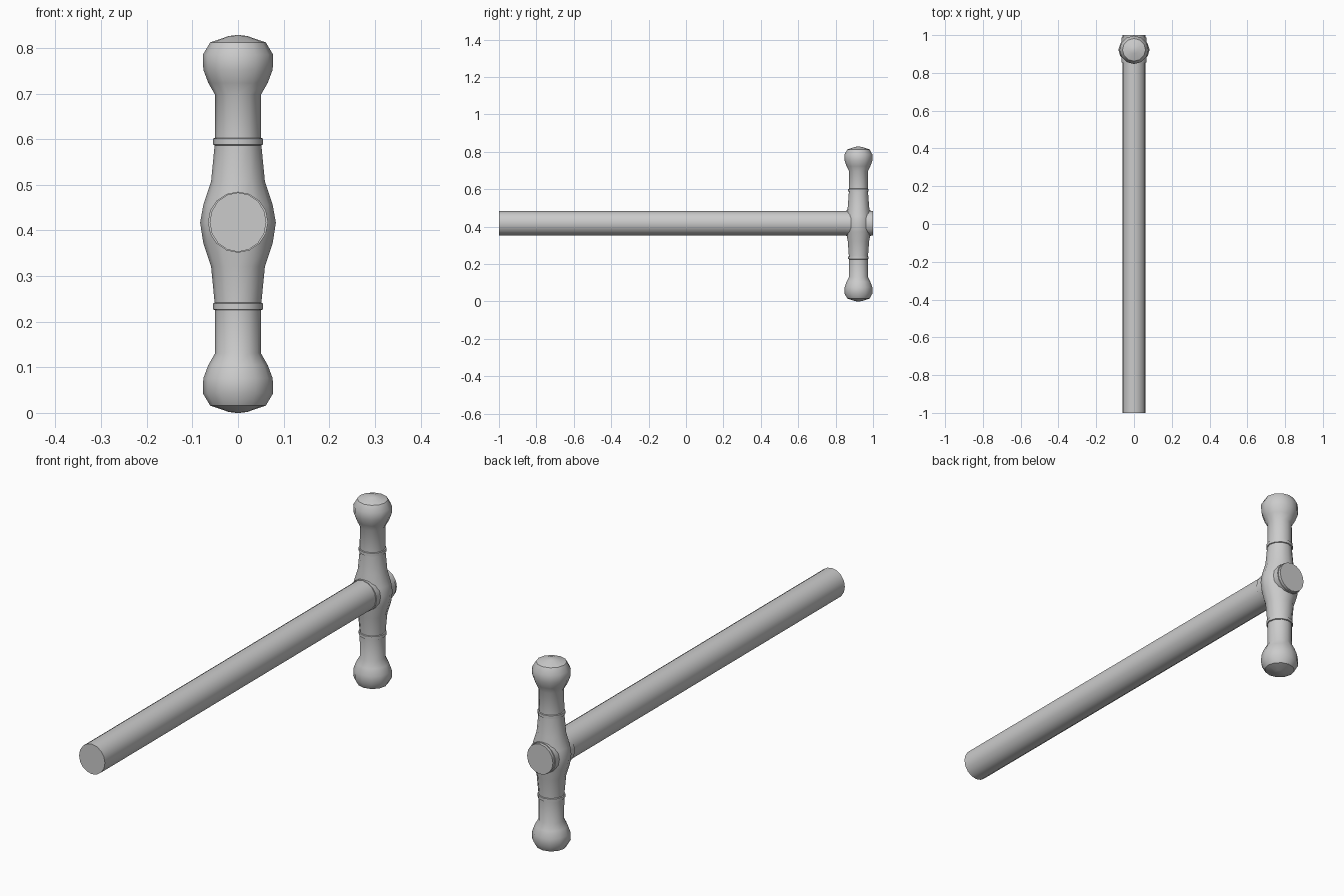
import bpy, bmesh
from math import cos, sin, pi, radians

if "Cube" in bpy.data.objects:
    bpy.data.objects.remove(bpy.data.objects["Cube"])

HEAD_Y = 0.922
MID_Z = 0.414


def loft(name, rings, place, sides):
    """Skin elliptical rings (t, ra, rb) along an axis and cap both ends."""
    bm = bmesh.new()
    loops = []
    for t, ra, rb in rings:
        loops.append([bm.verts.new(place(t, ra * cos(2 * pi * i / sides), rb * sin(2 * pi * i / sides)))
                      for i in range(sides)])
    for a, b in zip(loops, loops[1:]):
        for i in range(sides):
            j = (i + 1) % sides
            bm.faces.new((a[i], a[j], b[j], b[i]))
    bm.faces.new(loops[0])
    bm.faces.new(loops[-1])
    bmesh.ops.recalc_face_normals(bm, faces=bm.faces)
    mesh = bpy.data.meshes.new(name)
    bm.to_mesh(mesh)
    bm.free()
    obj = bpy.data.objects.new(name, mesh)
    bpy.context.collection.objects.link(obj)
    bpy.ops.object.select_all(action='DESELECT')
    obj.select_set(True)
    bpy.context.view_layer.objects.active = obj
    bpy.ops.object.shade_smooth_by_angle(angle=radians(40))
    return obj


def along_y(t, a, b):
    return (a, t, MID_Z + 0.004 + b)


def along_z(t, a, b):
    return (a, HEAD_Y + b, MID_Z + t)


# Head: upper half profile (height above middle, x radius, y radius), mirrored below
half = [(0.042, 0.076, 0.066), (0.093, 0.059, 0.057), (0.175, 0.051, 0.051),
        (0.283, 0.050, 0.051), (0.309, 0.065, 0.064), (0.338, 0.076, 0.074),
        (0.371, 0.077, 0.075), (0.398, 0.061, 0.060), (0.412, 0.020, 0.020),
        (0.414, 0.004, 0.004)]
profile = [(-t, a, b) for t, a, b in reversed(half)] + [(0.003, 0.083, 0.069)] + half
loft("hammer_head", profile, along_z, 12)

# Raised bands on the upper and lower neck
for label, side in (("upper", 1), ("lower", -1)):
    band = [(side * t, r, r) for t, r in
            ((0.172, 0.050), (0.174, 0.055), (0.187, 0.055), (0.189, 0.050))]
    loft(label + "_band", band, along_z, 12)

# Handle passing through the head
loft("handle", [(-1.0, 0.062, 0.065), (1.0, 0.062, 0.065)], along_y, 16)

# Socket collar around the handle where it meets the head
loft("socket_collar", [(0.855, 0.066, 0.067), (0.988, 0.066, 0.067)], along_y, 16)
